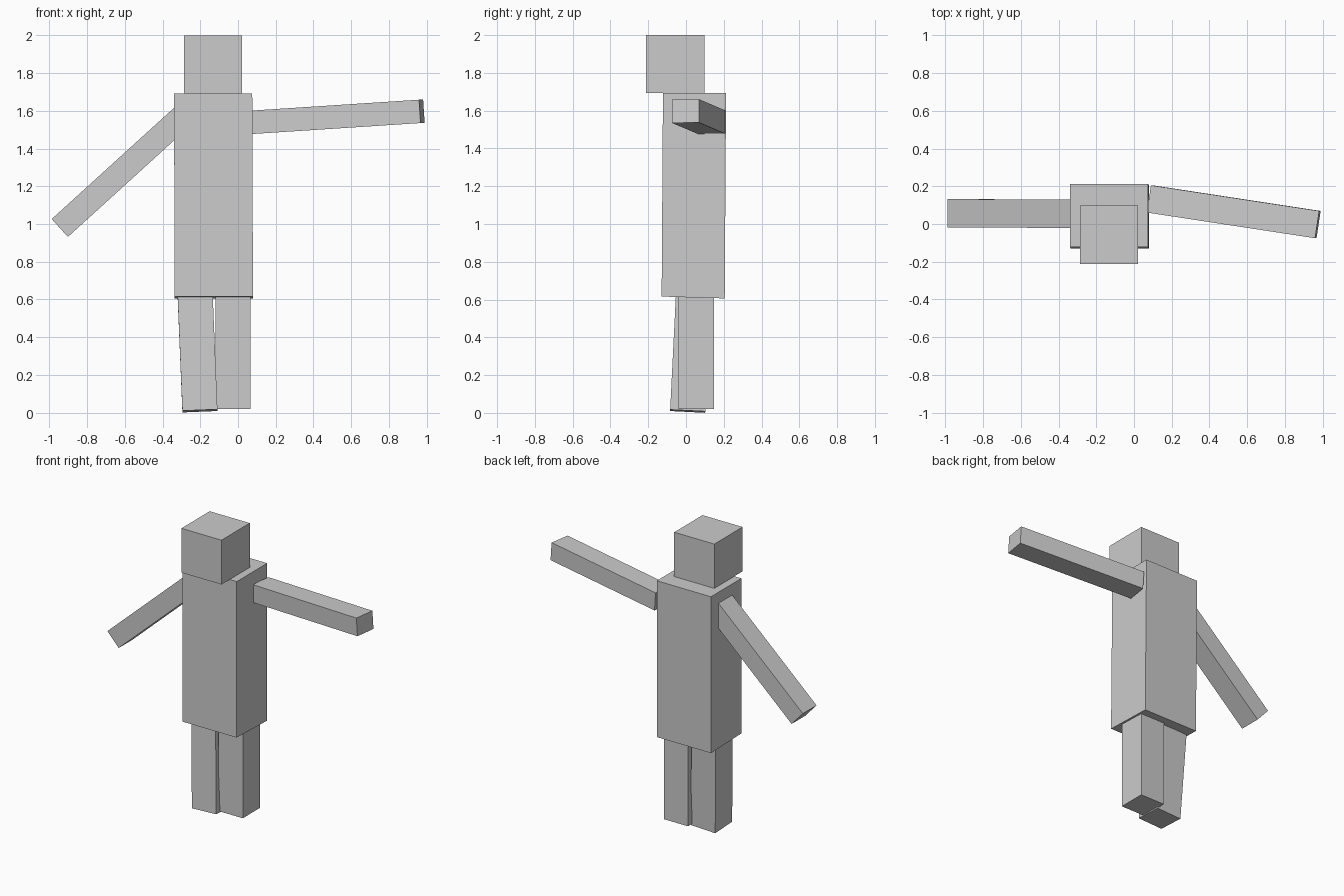
import bpy, bmesh
from mathutils import Vector

if "Cube" in bpy.data.objects:
    bpy.data.objects.remove(bpy.data.objects["Cube"])

grey = bpy.data.materials.new("light_grey")
grey.diffuse_color = (0.6, 0.6, 0.6, 1)
grey.use_nodes = True
grey.node_tree.nodes["Principled BSDF"].inputs["Base Color"].default_value = grey.diffuse_color


def beam(name, start, end, width, depth, side, square_ends=True):
    """Box from start to end; width runs along 'side', depth across it.
    Without square ends, both end faces stay level."""
    a, b = Vector(start), Vector(end)
    axis = (b - a).normalized() if square_ends else Vector((0, 0, -1))
    u = Vector(side)
    u = (u - axis * u.dot(axis)).normalized()
    v = axis.cross(u)
    bm = bmesh.new()
    rings = [[bm.verts.new(p + u * i * width / 2 + v * j * depth / 2)
              for i, j in ((-1, -1), (1, -1), (1, 1), (-1, 1))] for p in (a, b)]
    for ring in rings:
        bm.faces.new(ring)
    for k in range(4):
        n = (k + 1) % 4
        bm.faces.new((rings[0][k], rings[0][n], rings[1][n], rings[1][k]))
    bmesh.ops.recalc_face_normals(bm, faces=bm.faces)
    mesh = bpy.data.meshes.new(name)
    bm.to_mesh(mesh)
    bm.free()
    mesh.materials.append(grey)
    obj = bpy.data.objects.new(name, mesh)
    bpy.context.collection.objects.link(obj)
    return obj


X, Y = (1, 0, 0), (0, 1, 0)

# Head and slightly leaning torso
beam("head", (-0.132, -0.057, 2.0), (-0.132, -0.057, 1.693), 0.307, 0.31, X)
torso = beam("torso", (-0.132, 0.045, 1.693), (-0.128, 0.038, 0.611),
             0.415, 0.334, X, square_ends=False)
# The torso's underside dips toward the back
for vert in torso.data.vertices:
    if vert.co.z < 1:
        vert.co.z += 0.005 if vert.co.y < 0 else -0.005

# Arms: one raised sideways and forward, one hanging outward
beam("raised_arm", (0.083, 0.133, 1.54), (0.975, -0.003, 1.598), 0.146, 0.124, Y)
beam("lowered_arm", (-0.276, 0.054, 1.587), (-0.945, 0.057, 0.979), 0.15, 0.128, Y)

# Legs: one straight, one angled a little inward and forward
beam("straight_leg", (-0.027, 0.054, 0.613), (-0.027, 0.054, 0.02), 0.185, 0.19, X)
beam("angled_leg", (-0.227, 0.039, 0.613), (-0.202, 0.009, 0.009), 0.186, 0.186, X)
